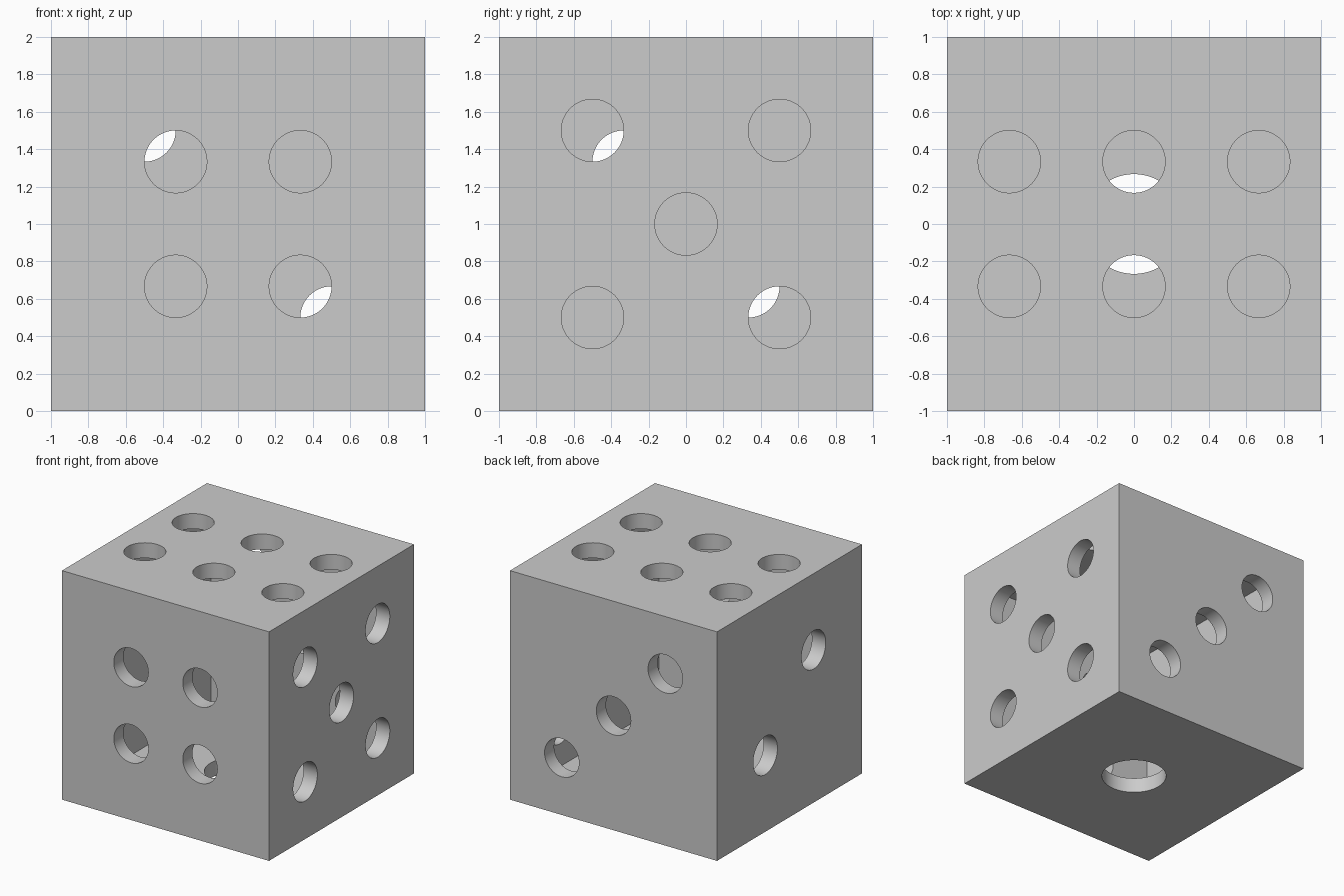
import bpy, bmesh, math
from mathutils import Vector, Matrix

old = bpy.data.objects.get("Cube")
if old:
    bpy.data.objects.remove(old, do_unlink=True)

WALL = 2 / 15          # shell thickness
PIP = 1 / 6            # radius of the usual holes
BIG_PIP = 4 / 15       # radius of the single hole underneath
T = 1 / 3
CENTRE = Vector((0, 0, 1))

grey = bpy.data.materials.new("plain grey")
grey.use_nodes = True
colour = (0.6, 0.6, 0.6, 1)
grey.diffuse_color = colour
grey.node_tree.nodes["Principled BSDF"].inputs["Base Color"].default_value = colour


def make_object(name, bm):
    mesh = bpy.data.meshes.new(name)
    bm.to_mesh(mesh)
    bm.free()
    mesh.materials.append(grey)
    obj = bpy.data.objects.new(name, mesh)
    bpy.context.collection.objects.link(obj)
    return obj


def make_box(name, size):
    bm = bmesh.new()
    bmesh.ops.create_cube(bm, size=size, matrix=Matrix.Translation(CENTRE))
    return make_object(name, bm)


def cut(body, cutter):
    cutter.hide_render = True
    mod = body.modifiers.new("cut", 'BOOLEAN')
    mod.operation = 'DIFFERENCE'
    mod.solver = 'EXACT'
    mod.object = cutter
    bpy.context.view_layer.objects.active = body
    bpy.ops.object.modifier_apply(modifier=mod.name)
    bpy.data.objects.remove(cutter, do_unlink=True)


# Hole centres for each face: normal, radius, positions relative to the centre
faces = [
    ((0, 0, -1), BIG_PIP, [(0, 0, 0)]),
    ((-1, 0, 0), PIP, [(0, -T, T), (0, T, -T)]),
    ((0, 1, 0), PIP, [(k, 0, -k) for k in (-0.5, 0, 0.5)]),
    ((0, -1, 0), PIP, [(x, 0, z) for x in (-T, T) for z in (-T, T)]),
    ((1, 0, 0), PIP, [(0, y, z) for y in (-0.5, 0.5) for z in (-0.5, 0.5)] + [(0, 0, 0)]),
    ((0, 0, 1), PIP, [(x, y, 0) for x in (-2 * T, 0, 2 * T) for y in (-T, T)]),
]

# Hollow cube
body = make_box("hollow_die", 2)
cut(body, make_box("cavity_cutter", 2 - 2 * WALL))

# Round holes through every wall
bm = bmesh.new()
for normal, radius, spots in faces:
    n = Vector(normal)
    turn = n.to_track_quat('Z', 'Y').to_matrix().to_4x4()
    for spot in spots:
        place = Matrix.Translation(CENTRE + Vector(spot) + n * (1 - WALL / 2))
        bmesh.ops.create_cone(bm, cap_ends=True, segments=96, radius1=radius,
                              radius2=radius, depth=WALL + 0.08, matrix=place @ turn)
cut(body, make_object("hole_cutter", bm))

# Smooth hole walls, sharp rims
bpy.ops.object.select_all(action='DESELECT')
body.select_set(True)
bpy.context.view_layer.objects.active = body
bpy.ops.object.shade_smooth_by_angle(angle=math.radians(30))
